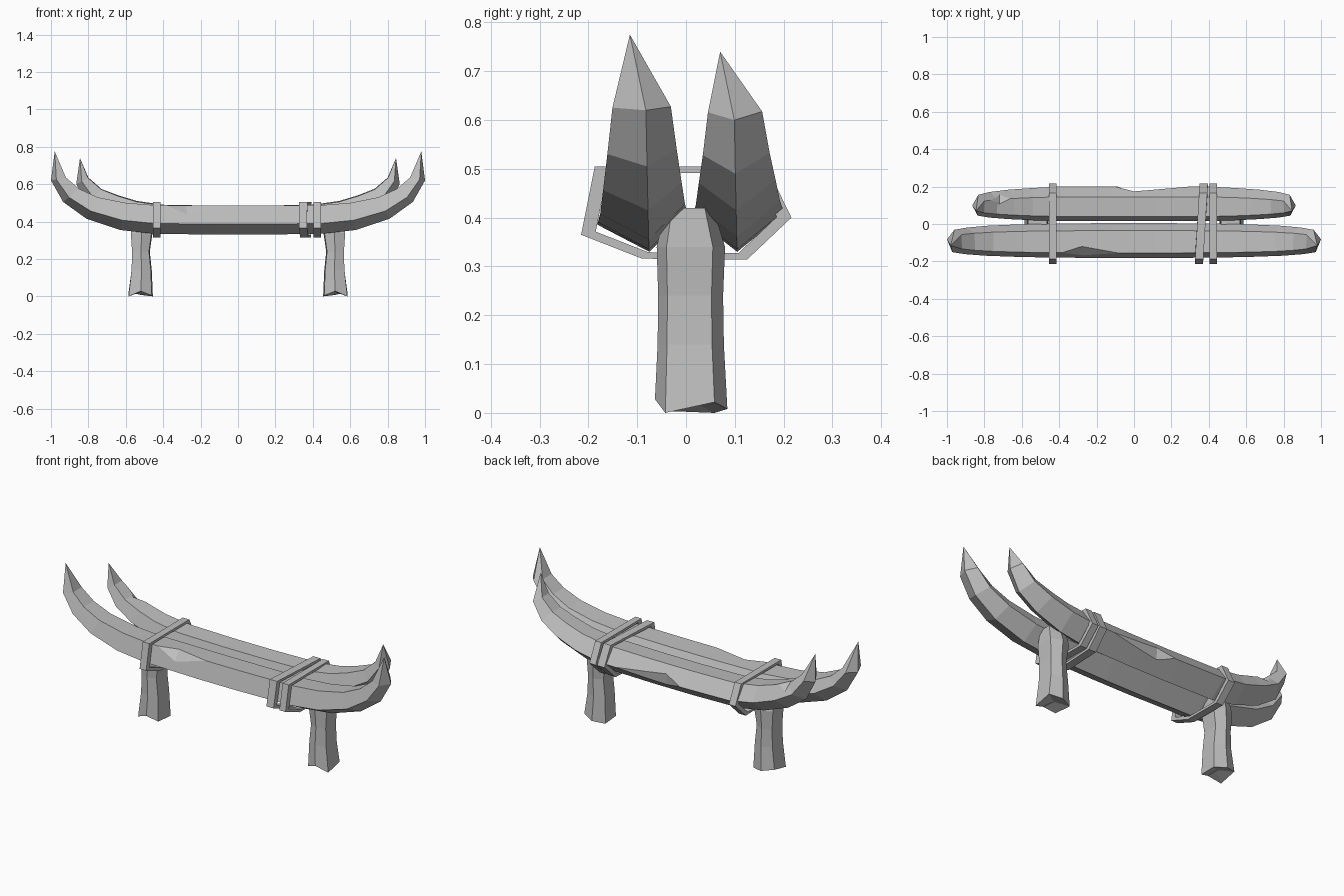
import bpy
import bmesh
from mathutils import Vector

if "Cube" in bpy.data.objects:
    bpy.data.objects.remove(bpy.data.objects["Cube"], do_unlink=True)

grey = bpy.data.materials.new("weathered_grey")
grey.use_nodes = True
tone = (0.52, 0.52, 0.52, 1)
grey.diffuse_color = tone
for node in grey.node_tree.nodes:
    if node.type == "BSDF_PRINCIPLED":
        node.inputs["Base Color"].default_value = tone


def finish(name, bm):
    """Turn a bmesh into a flat-shaded grey object."""
    bmesh.ops.recalc_face_normals(bm, faces=bm.faces)
    mesh = bpy.data.meshes.new(name)
    bm.to_mesh(mesh)
    bm.free()
    mesh.materials.append(grey)
    obj = bpy.data.objects.new(name, mesh)
    bpy.context.collection.objects.link(obj)
    return obj


def bridge(bm, a, b):
    """Join two closed rings of vertices with quads."""
    n = len(a)
    for i in range(n):
        j = (i + 1) % n
        bm.faces.new((a[i], a[j], b[j], b[i]))


def fan(bm, ring, point):
    """Close a ring with triangles to a point."""
    tip = bm.verts.new(point)
    for i, v in enumerate(ring):
        bm.faces.new((v, ring[(i + 1) % len(ring)], tip))


def log(name, profile, centre, stations, tip):
    """Loft a five-sided profile along an upswept, pointed log.

    profile: (y, height fraction); station: bottom x, z, top x, z, width."""
    bm = bmesh.new()
    full = [(-1, s) for s in reversed(stations)] + [(1, s) for s in stations]
    rings = []
    for side, (bx, bz, tx, tz, width) in full:
        rings.append([bm.verts.new((side * (bx + (tx - bx) * t),
                                    centre + (y - centre) * width,
                                    bz + (tz - bz) * t)) for y, t in profile])
    for a, b in zip(rings, rings[1:]):
        bridge(bm, a, b)
    for side, ring in ((-1, rings[0]), (1, rings[-1])):
        fan(bm, ring, (side * tip[0], tip[1], tip[2]))
    return finish(name, bm)


def chip(target, points):
    """Knock a faceted chip out of an edge."""
    bm = bmesh.new()
    for p in points:
        bm.verts.new(p)
    bmesh.ops.convex_hull(bm, input=bm.verts)
    cutter = finish("chip_cutter", bm)
    cutter.hide_render = True
    mod = target.modifiers.new("chip", "BOOLEAN")
    mod.operation = "DIFFERENCE"
    mod.solver = "EXACT"
    mod.object = cutter
    bpy.context.view_layer.objects.active = target
    bpy.ops.object.modifier_apply(modifier=mod.name)
    bpy.data.objects.remove(cutter, do_unlink=True)


# Seat logs
front_log = log(
    "front_log",
    [(-.155, 1), (-.182, .36), (-.075, 0), (.005, .5), (-.035, .97)], -.095,
    [(.12, .33, .12, .485, 1), (.45, .335, .45, .488, .97),
     (.63, .355, .60, .50, .93), (.81, .415, .75, .53, .86),
     (.935, .505, .85, .575, .76), (1.0, .62, .92, .635, .64)],
    (.98, -.115, .775))
back_log = log(
    "back_log",
    [(.145, 1), (.2, .5), (.105, 0), (.015, .45), (.04, .97)], .09,
    [(.12, .33, .12, .485, 1), (.40, .335, .40, .49, 1),
     (.55, .36, .54, .51, .93), (.70, .415, .64, .54, .85),
     (.81, .49, .73, .575, .74), (.865, .60, .80, .635, .6)],
    (.845, .07, .74))

# Chipped edges
chip(front_log, [(-.4, -.158, .488), (-.05, -.158, .488), (-.28, -.115, .49),
                 (-.27, -.17, .435), (-.25, -.26, .6)])
chip(back_log, [(-.1, .2, .41), (.3, .2, .41), (0, .175, .45),
                (0, .168, .38), (.1, .32, .4)])
chip(back_log, [(-.8, .13, .64), (-.63, .14, .545), (-.72, .1, .575),
                (-.72, .16, .53), (-.68, .2, .68)])


# Bindings wrapped around both logs
def strap(name, x, width, slant):
    loop = [(-.187, .505), (-.215, .365), (-.09, .316),
            (.125, .314), (.216, .40), (.165, .505)]
    middle = Vector((0, .41))
    bm = bmesh.new()
    rings = []
    for p in loop:
        outer = Vector(p)
        inner = middle + (outer - middle) * .86
        dx = x + slant * p[0]
        rings.append([bm.verts.new((dx + s * width / 2, q.x, q.y))
                      for s, q in ((-1, outer), (1, outer), (1, inner), (-1, inner))])
    for i, ring in enumerate(rings):
        bridge(bm, ring, rings[(i + 1) % len(rings)])
    return finish(name, bm)


strap("left_inner_strap", .36, .044, .06)
strap("left_outer_strap", .424, .038, 0)
strap("right_strap", -.435, .04, 0)


# Rough hewn legs
def leg(name, x, side):
    outline = [(.055, -.04), (.055, .055), (0, .08),
               (-.055, .055), (-.05, -.04), (0, -.06)]
    levels = [(0, 1.18, 1.06, .005), (.14, .98, .97, 0),
              (.24, .86, .95, .004), (.34, 1.06, 1, 0), (.42, .95, .7, 0)]
    ragged = [0, .022, .008, 0, .004, .028]
    bm = bmesh.new()
    rings = []
    for z, sx, sy, shift in levels:
        rings.append([bm.verts.new((x + side * (px * sx + shift), py * sy,
                                    z + (ragged[i] if z == 0 else 0)))
                      for i, (px, py) in enumerate(outline)])
    for a, b in zip(rings, rings[1:]):
        bridge(bm, a, b)
    fan(bm, rings[0], (x, .01, .025))
    bm.faces.new(rings[-1])
    return finish(name, bm)


leg("left_leg", .515, 1)
leg("right_leg", -.515, -1)
